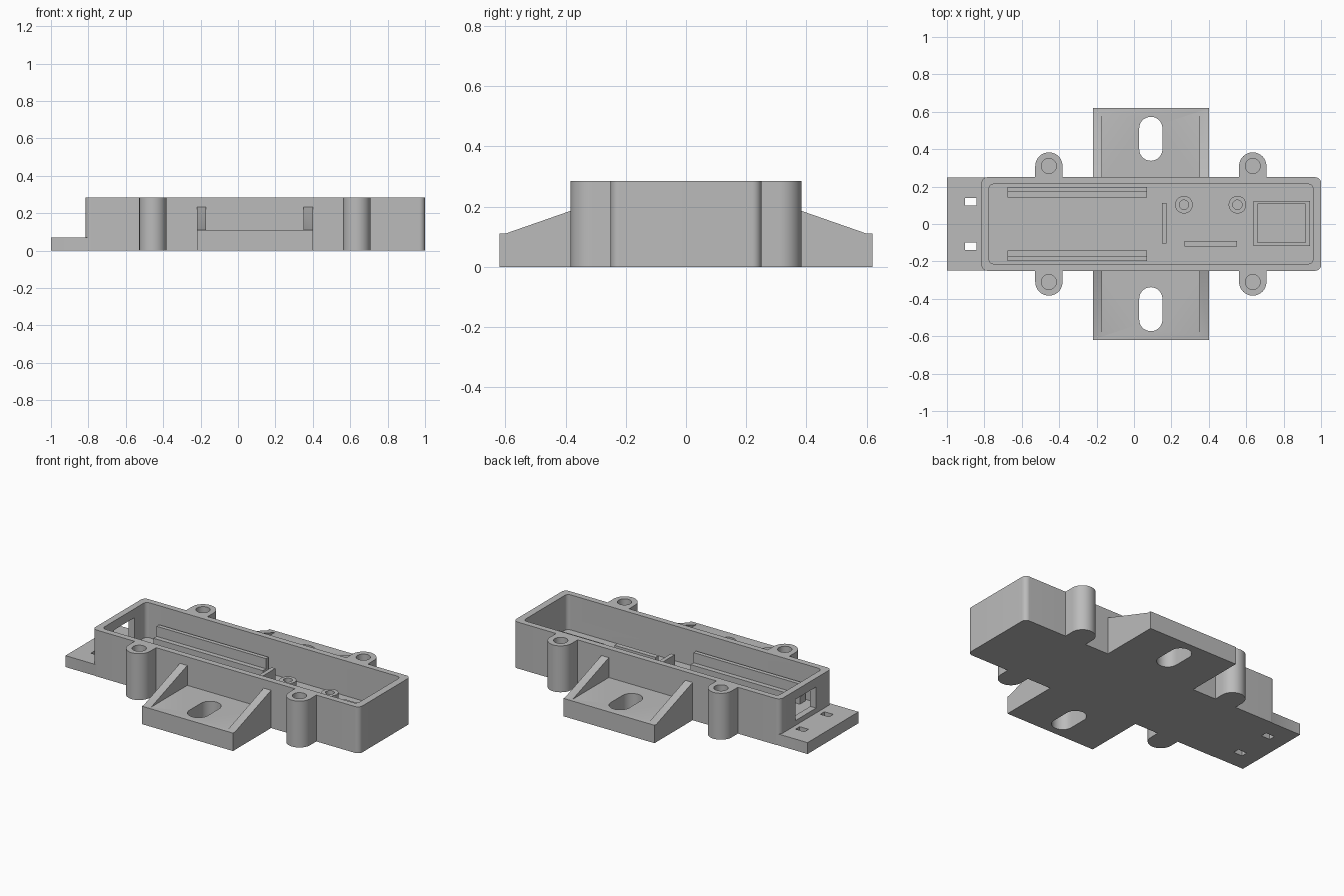
import bpy
import bmesh
import math

if "Cube" in bpy.data.objects:
    bpy.data.objects.remove(bpy.data.objects["Cube"], do_unlink=True)

grey = bpy.data.materials.new("plain grey")
grey.use_nodes = True
COLOUR = (0.5, 0.5, 0.5, 1)
grey.diffuse_color = COLOUR
grey.node_tree.nodes["Principled BSDF"].inputs["Base Color"].default_value = COLOUR


def prism(name, outline, low, high, along_x=False):
    """Extrude an outline along z, or a (y, z) outline along x."""
    bm = bmesh.new()
    place = (lambda a, b: (low, a, b)) if along_x else (lambda a, b: (a, b, low))
    face = bm.faces.new([bm.verts.new(place(a, b)) for a, b in outline])
    extruded = bmesh.ops.extrude_face_region(bm, geom=[face])["geom"]
    move = (high - low, 0, 0) if along_x else (0, 0, high - low)
    bmesh.ops.translate(bm, vec=move, verts=[v for v in extruded if isinstance(v, bmesh.types.BMVert)])
    bmesh.ops.recalc_face_normals(bm, faces=bm.faces)
    mesh = bpy.data.meshes.new(name)
    bm.to_mesh(mesh)
    bm.free()
    mesh.materials.append(grey)
    obj = bpy.data.objects.new(name, mesh)
    bpy.context.collection.objects.link(obj)
    return obj


def rounded(x0, x1, y0, y1, r, steps=12):
    """Rectangle outline with round corners."""
    points = []
    corners = [(x1 - r, y1 - r), (x0 + r, y1 - r), (x0 + r, y0 + r), (x1 - r, y0 + r)]
    for quarter, (cx, cy) in enumerate(corners):
        for i in range(steps + 1):
            a = math.pi / 2 * (quarter + i / steps)
            p = (cx + r * math.cos(a), cy + r * math.sin(a))
            if not points or math.dist(p, points[-1]) > 1e-5:
                points.append(p)
    if math.dist(points[0], points[-1]) < 1e-5:
        points.pop()
    return points


def rect(x0, x1, y0, y1):
    return [(x0, y0), (x1, y0), (x1, y1), (x0, y1)]


def circle(x, y, r):
    return rounded(x - r, x + r, y - r, y + r, r)


def combine(target, tool, operation):
    """Apply a boolean and discard the tool."""
    bpy.context.view_layer.objects.active = target
    mod = target.modifiers.new("join", 'BOOLEAN')
    mod.operation = operation
    mod.solver = 'EXACT'
    mod.object = tool
    bpy.ops.object.modifier_apply(modifier=mod.name)
    bpy.data.objects.remove(tool, do_unlink=True)


def add(target, *args, **kw):
    combine(target, prism("addition", *args, **kw), 'UNION')


def cut(target, *args, **kw):
    combine(target, prism("cutter", *args, **kw), 'DIFFERENCE')


HEIGHT, FLOOR, WING = 0.285, 0.07, 0.11
BOSSES = (-0.455, 0.635)

# Main box and end tongue
housing = prism("housing", rounded(-0.815, 1, -0.25, 0.25, 0.03), 0, HEIGHT)
add(housing, rect(-1, -0.75, -0.248, 0.248), 0, FLOOR)

# Mounting wings with sloped gussets
add(housing, rect(-0.22, 0.4, -0.62, 0.62), 0, WING)
for side in (-1, 1):
    gusset = [(side * y, z) for y, z in
              ((0.23, 0.05), (0.6, 0.05), (0.6, WING), (0.25, 0.232), (0.23, 0.232))]
    for x in (-0.22, 0.35):
        add(housing, gusset, x, x + 0.05, along_x=True)

# Screw bosses
for side in (-1, 1):
    for x in BOSSES:
        y0, y1 = sorted((side * 0.15, side * 0.383))
        add(housing, rounded(x - 0.073, x + 0.073, y0, y1, 0.073), 0, HEIGHT)

# Cavity and end window
cut(housing, rounded(-0.775, 0.957, -0.213, 0.213, 0.025), FLOOR, 0.4)
cut(housing, rect(-0.1, 0.1, 0.1, 0.23), -0.9, -0.7, along_x=True)

# Screw holes, wing slots and strap holes
for side in (-1, 1):
    for x in BOSSES:
        cut(housing, circle(x, side * 0.31, 0.04), 0.07, 0.4)
    y0, y1 = sorted((side * 0.338, side * 0.573))
    cut(housing, rounded(0.028, 0.152, y0, y1, 0.062), -0.1, 0.3)
    y0, y1 = sorted((side * 0.1, side * 0.14))
    cut(housing, rect(-0.903, -0.843, y0, y1), -0.1, 0.2)

# Stepped board rails
rails = []
for side, label in ((-1, "front"), (1, "back")):
    step = [(side * y, z) for y, z in
            ((0.142, 0.065), (0.197, 0.065), (0.197, 0.177), (0.172, 0.177),
             (0.172, 0.115), (0.142, 0.115))]
    rails.append(prism(label + "_rail", step, -0.675, 0.07, along_x=True))

# Stop ribs
stop_rib = prism("stop_rib", rect(0.15, 0.175, -0.105, 0.112), 0.065, 0.168)
side_rib = prism("side_rib", rect(0.27, 0.55, -0.12, -0.09), 0.065, 0.125)

# Hollow pegs
pegs = []
for i, x in enumerate((0.267, 0.553)):
    peg = prism("peg_%d" % (i + 1), circle(x, 0.103, 0.047), 0.065, 0.125)
    cut(peg, circle(x, 0.103, 0.025), 0.072, 0.2)
    pegs.append(peg)

# Rectangular component frame
frame = prism("component_frame", rect(0.64, 0.94, -0.117, 0.122), 0.065, 0.1)
cut(frame, rect(0.66, 0.918, -0.098, 0.106), 0.071, 0.2)

# Smooth round walls, crisp edges
bpy.ops.object.select_all(action='DESELECT')
for obj in [housing, stop_rib, side_rib, frame] + rails + pegs:
    obj.select_set(True)
bpy.context.view_layer.objects.active = housing
bpy.ops.object.shade_smooth_by_angle(angle=math.radians(30))
